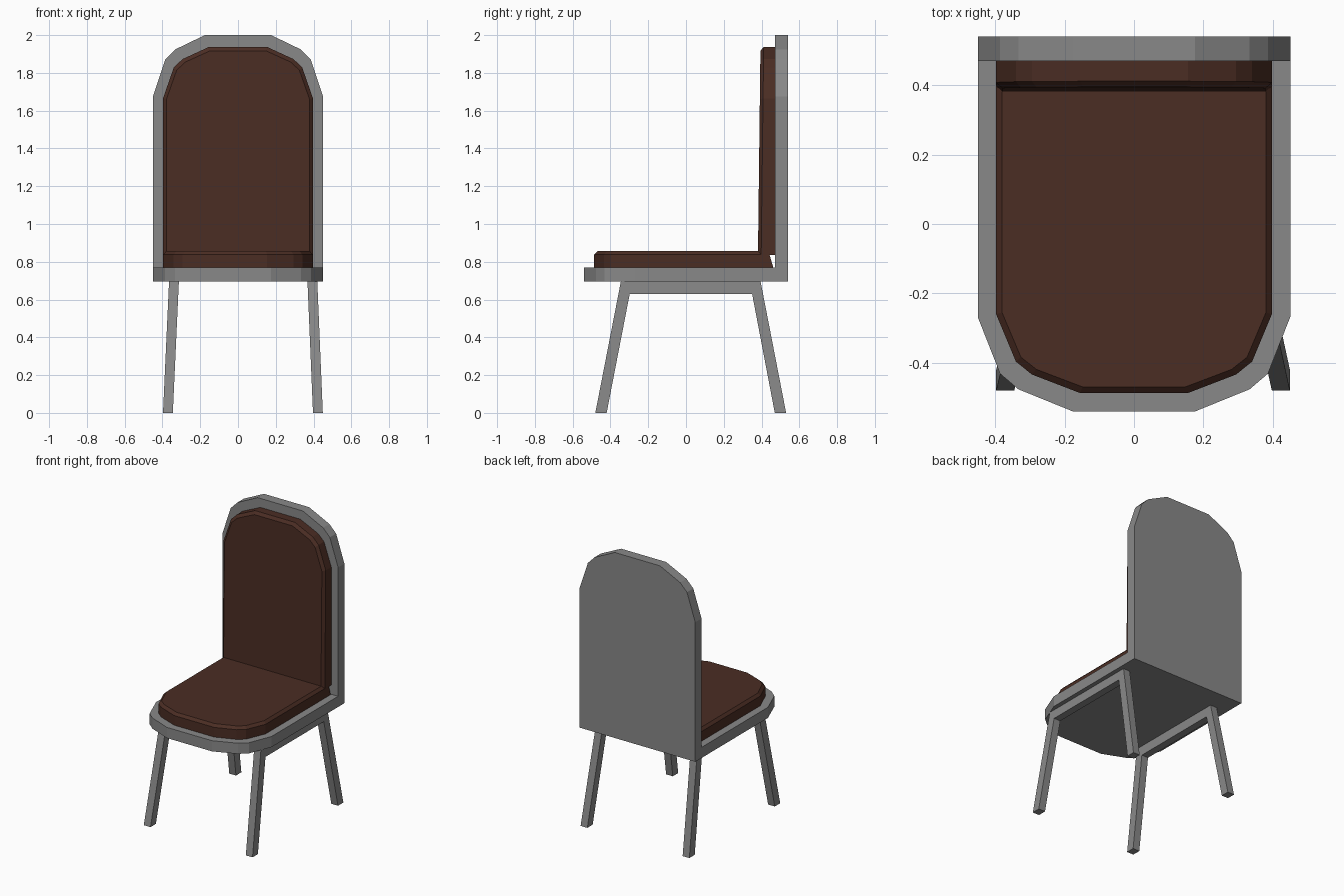
import bpy, bmesh

if "Cube" in bpy.data.objects:
    bpy.data.objects.remove(bpy.data.objects["Cube"])


def material(name, rgb):
    m = bpy.data.materials.new(name)
    m.diffuse_color = (*rgb, 1)
    m.use_nodes = True
    m.node_tree.nodes["Principled BSDF"].inputs["Base Color"].default_value = m.diffuse_color
    return m


grey = material("grey frame", (0.25, 0.25, 0.25))
brown = material("brown leather", (0.07, 0.026, 0.017))


def loft(name, rings, mat):
    """Join rings of equal length with quads and cap both ends."""
    bm = bmesh.new()
    loops = [[bm.verts.new(p) for p in r] for r in rings]
    n = len(loops[0])
    for a, b in zip(loops, loops[1:]):
        for i in range(n):
            j = (i + 1) % n
            bm.faces.new((a[i], a[j], b[j], b[i]))
    bm.faces.new(loops[0])
    bm.faces.new(loops[-1])
    bmesh.ops.recalc_face_normals(bm, faces=bm.faces)
    me = bpy.data.meshes.new(name)
    bm.to_mesh(me)
    bm.free()
    me.materials.append(mat)
    ob = bpy.data.objects.new(name, me)
    bpy.context.collection.objects.link(ob)
    return ob


def arch(hw, base, start, tip):
    """Outline with a straight base and a faceted round end."""
    half = [(1, None), (1, 0), (0.857, 0.6), (0.74, 0.765), (0.39, 1)]
    right = [(hw * u, base if f is None else start + f * (tip - start)) for u, f in half]
    return right + [(-x, v) for x, v in reversed(right)]


def flat(outline, z):
    return [(x, y, z) for x, y in outline]


def upright(outline, y, lean=0):
    return [(x, y + lean * (z - 0.84), z) for x, z in outline]


# Frame: seat board and back board
seat = arch(0.45, 0.54, -0.268, -0.54)
loft("seat_frame", [flat(seat, 0.695), flat(seat, 0.77)], grey)
back = arch(0.45, 0.695, 1.676, 2.0)
loft("back_frame", [upright(back, 0.47), upright(back, 0.54)], grey)

# Cushions with a chamfered rim
loft("seat_cushion", [
    flat(arch(0.397, 0.462, -0.26, -0.487), 0.77),
    flat(arch(0.397, 0.442, -0.26, -0.487), 0.838),
    flat(arch(0.38, 0.42, -0.255, -0.469), 0.856)], brown)
pad = arch(0.397, 0.835, 1.665, 1.937)
loft("back_cushion", [
    upright(pad, 0.471),
    upright(pad, 0.398, 0.012),
    upright(arch(0.379, 0.85, 1.66, 1.917), 0.381, 0.012)], brown)

# Leg frames: splayed trestle profile, leaning outwards
trestle = [(-0.48, 0), (-0.42, 0), (-0.298, 0.63), (0.35, 0.63),
           (0.47, 0), (0.53, 0), (0.395, 0.695), (-0.345, 0.695)]
for name, x0, lean in (("left_legs", -0.397, 0.046), ("right_legs", 0.397, -0.042)):
    loft(name, [[(x0 + dx + lean * z, y, z) for y, z in trestle] for dx in (0, 0.052)], grey)
